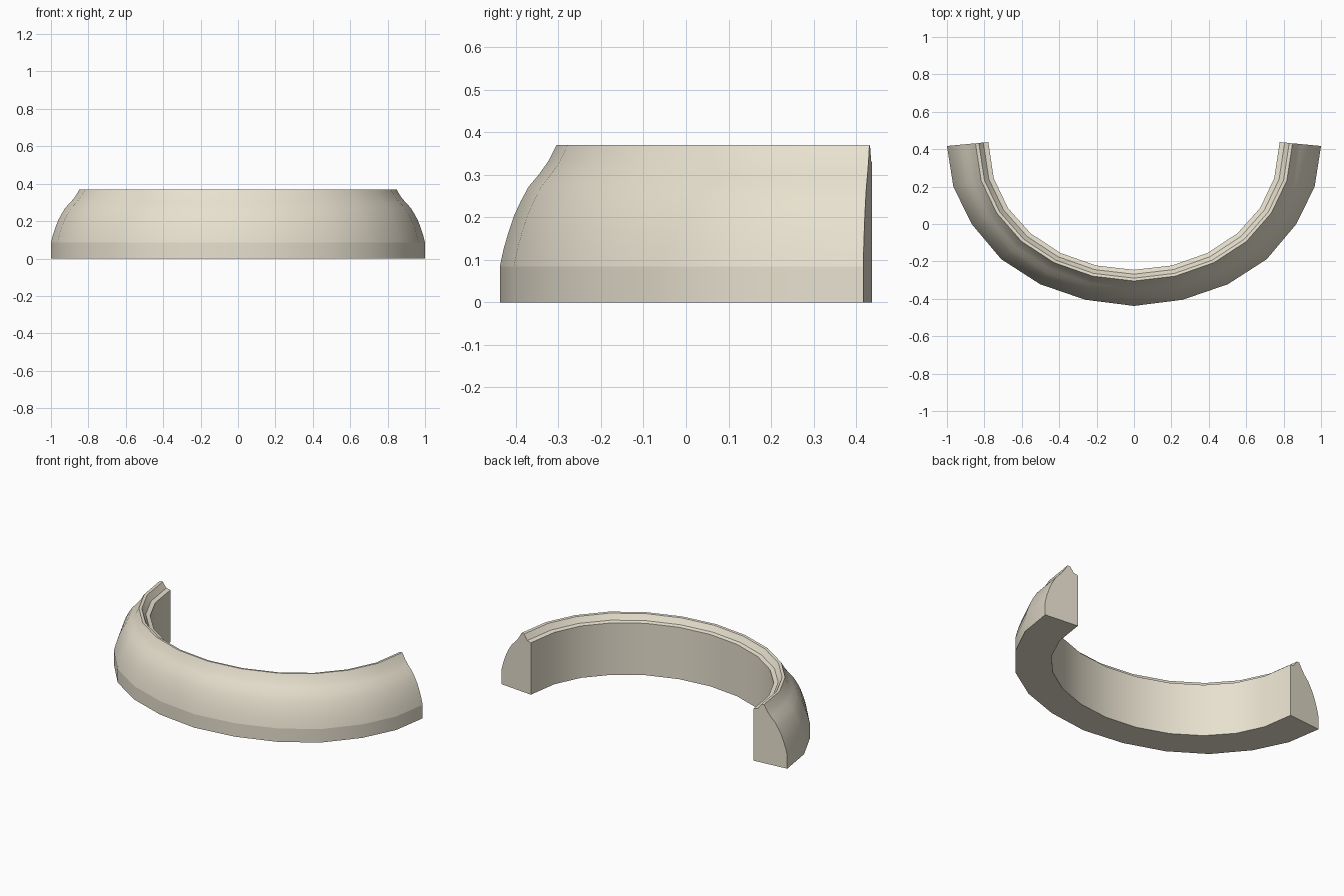
import bpy, math

if "Cube" in bpy.data.objects:
    bpy.data.objects.remove(bpy.data.objects["Cube"])

# Half of the arch in plan, from the front centre to the open end
outer_half = [(0, -0.438), (0.26, -0.405), (0.502, -0.322), (0.71, -0.188),
              (0.868, 0.0), (0.966, 0.2), (1.0, 0.417)]
inner_half = [(0, -0.245), (0.203, -0.222), (0.393, -0.155), (0.553, -0.05),
              (0.674, 0.085), (0.75, 0.245), (0.779, 0.438)]

# Cross-section: (fraction from outer to inner wall, height)
section = [(0, 0), (0, 0.085), (0.045, 0.125), (0.105, 0.165), (0.175, 0.205),
           (0.26, 0.24), (0.35, 0.272), (0.48, 0.302), (0.59, 0.332),
           (0.69, 0.37), (0.77, 0.368), (0.82, 0.352), (0.88, 0.334),
           (1, 0.328), (1, 0)]


def mirrored(half):
    return [(-x, y) for x, y in reversed(half[1:])] + half


# Sweep the cross-section along the arch
outer, inner = mirrored(outer_half), mirrored(inner_half)
n, m = len(section), len(outer)
verts = [(o[0] + t * (i[0] - o[0]), o[1] + t * (i[1] - o[1]), z)
         for o, i in zip(outer, inner) for t, z in section]
faces = [(a * n + b, (a + 1) * n + b, (a + 1) * n + (b + 1) % n, a * n + (b + 1) % n)
         for a in range(m - 1) for b in range(n)]

# Flat end caps
faces += [tuple(range(n)), tuple(reversed(range((m - 1) * n, m * n)))]

mesh = bpy.data.meshes.new("curved_trim")
mesh.from_pydata(verts, [], faces)
mesh.validate()
trim = bpy.data.objects.new("curved_trim", mesh)
bpy.context.collection.objects.link(trim)

# Smooth shading, with a crisp line above the lower band
bpy.context.view_layer.objects.active = trim
trim.select_set(True)
bpy.ops.object.shade_smooth_by_angle(angle=math.radians(35))
for e in mesh.edges:
    if all(v % n == 1 for v in e.vertices):
        e.use_edge_sharp = True

# Warm cream finish
cream = bpy.data.materials.new("cream")
cream.diffuse_color = (0.80, 0.75, 0.62, 1)
cream.use_nodes = True
cream.node_tree.nodes["Principled BSDF"].inputs["Base Color"].default_value = cream.diffuse_color
mesh.materials.append(cream)
